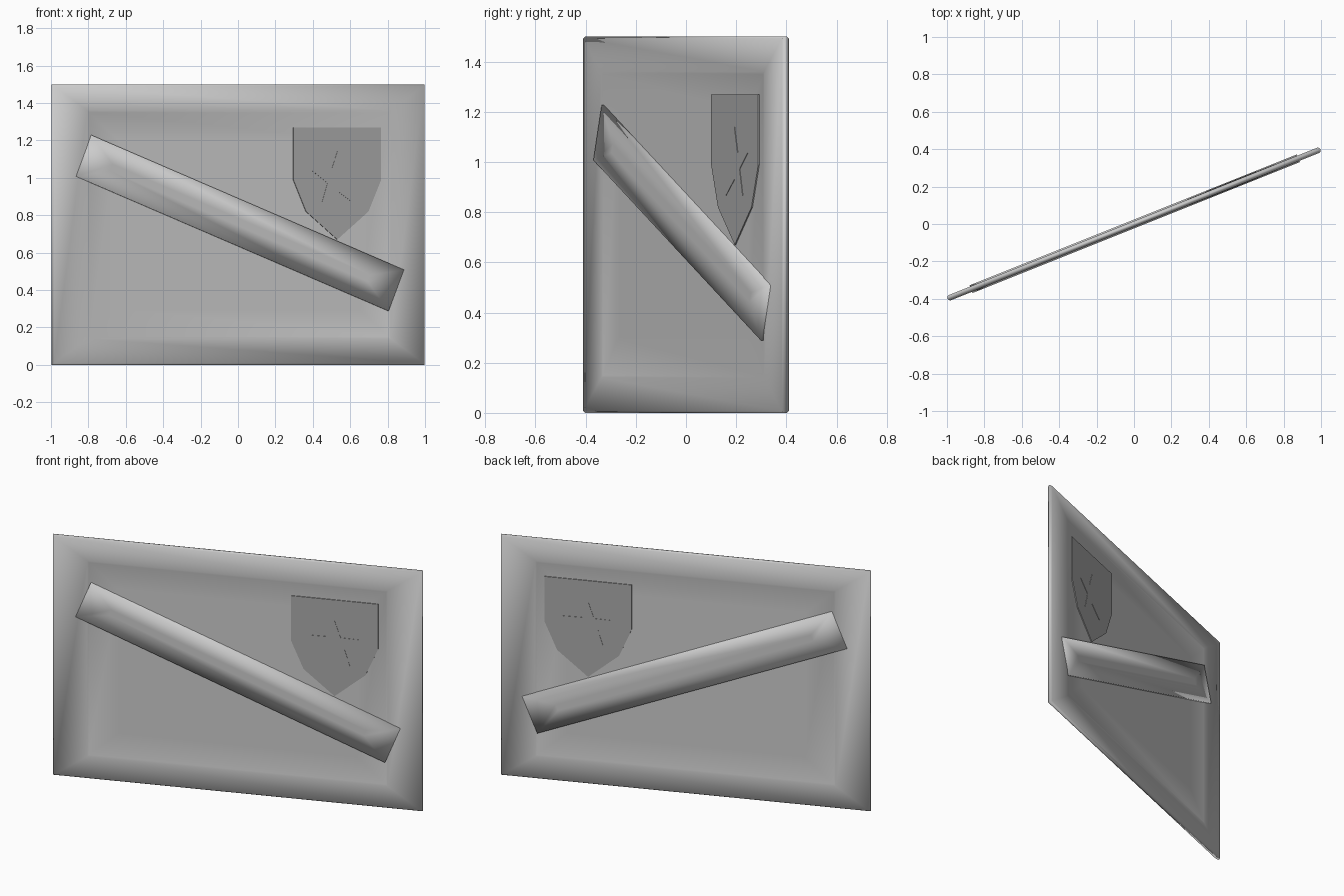
import bpy, bmesh, math
from mathutils import Matrix

cube = bpy.data.objects.get("Cube")
if cube:
    bpy.data.objects.remove(cube)

TURN = Matrix.Rotation(math.atan(0.4), 4, 'Z')   # whole sign is turned about z


def material(name, value):
    m = bpy.data.materials.new(name)
    m.use_nodes = True
    colour = (value, value, value, 1)
    m.diffuse_color = colour
    m.node_tree.nodes["Principled BSDF"].inputs["Base Color"].default_value = colour
    return m


light_grey = material("light grey", 0.6)
mid_grey = material("mid grey", 0.4)


def finish(name, bm, mat, place, smooth):
    bmesh.ops.recalc_face_normals(bm, faces=bm.faces)
    for f in bm.faces:
        f.smooth = smooth
    mesh = bpy.data.meshes.new(name)
    bm.to_mesh(mesh)
    bm.free()
    mesh.materials.append(mat)
    ob = bpy.data.objects.new(name, mesh)
    bpy.context.collection.objects.link(ob)
    ob.matrix_world = TURN @ place
    return ob


def slab(name, length, height, rings, mat, place):
    """Two-sided slab from nested rectangles: (inset x, inset z, half thickness)."""
    bm = bmesh.new()

    def rectangle(ix, iz, y):
        a, b = length / 2 - ix, height / 2 - iz
        return [bm.verts.new((sx * a, y, sz * b))
                for sx, sz in ((-1, -1), (1, -1), (1, 1), (-1, 1))]

    front = [rectangle(ix, iz, -t) for ix, iz, t in rings]
    back = [rectangle(ix, iz, t) for ix, iz, t in rings]
    loops = front[::-1] + back
    for p, q in zip(loops, loops[1:]):
        for i in range(4):
            j = (i + 1) % 4
            bm.faces.new((p[i], p[j], q[j], q[i]))
    bm.faces.new(loops[0])
    bm.faces.new(loops[-1])
    return finish(name, bm, mat, place, True)


def plate(name, outline, half, mat, place):
    """Flat outline pushed through to both sides."""
    bm = bmesh.new()
    face = bm.faces.new([bm.verts.new((x, -half, z)) for x, z in outline])
    new = bmesh.ops.extrude_face_region(bm, geom=[face])["geom"]
    bmesh.ops.translate(bm, vec=(0, 2 * half, 0),
                        verts=[v for v in new if isinstance(v, bmesh.types.BMVert)])
    return finish(name, bm, mat, place, False)


# Board: softened edge, slightly raised rim, flat middle
slab("board", 2.146, 1.5,
     [(0, 0, 0.004), (0.007, 0.007, 0.015), (0.2, 0.14, 0.015),
      (0.21, 0.15, 0.012), (0.38, 0.3, 0.012)],
     light_grey, Matrix.Translation((0, 0, 0.75)))

# Diagonal bar running through the board
slab("diagonal_bar", 1.936, 0.237,
     [(0, 0, 0.022), (0.17, 0.1, 0.022)], light_grey,
     Matrix.Translation((0.004, 0, 0.758)) @ Matrix.Rotation(math.radians(21.8), 4, 'Y'))

# Shield badge and star, showing on both sides
half_shield = [(0.253, 1.27), (0.253, 0.99), (0.18, 0.82)]
shield = half_shield + [(0, 0.67)] + [(-x, z) for x, z in half_shield[::-1]]
badge_place = Matrix.Translation((0.565, 0, 0))
plate("shield", shield, 0.017, mid_grey, badge_place)

star = []
for i in range(10):
    r = 0.152 if i % 2 == 0 else 0.06
    a = i * math.pi / 5
    star.append((r * math.sin(a), 0.99 + r * math.cos(a)))
plate("star", star, 0.019, mid_grey, badge_place)
